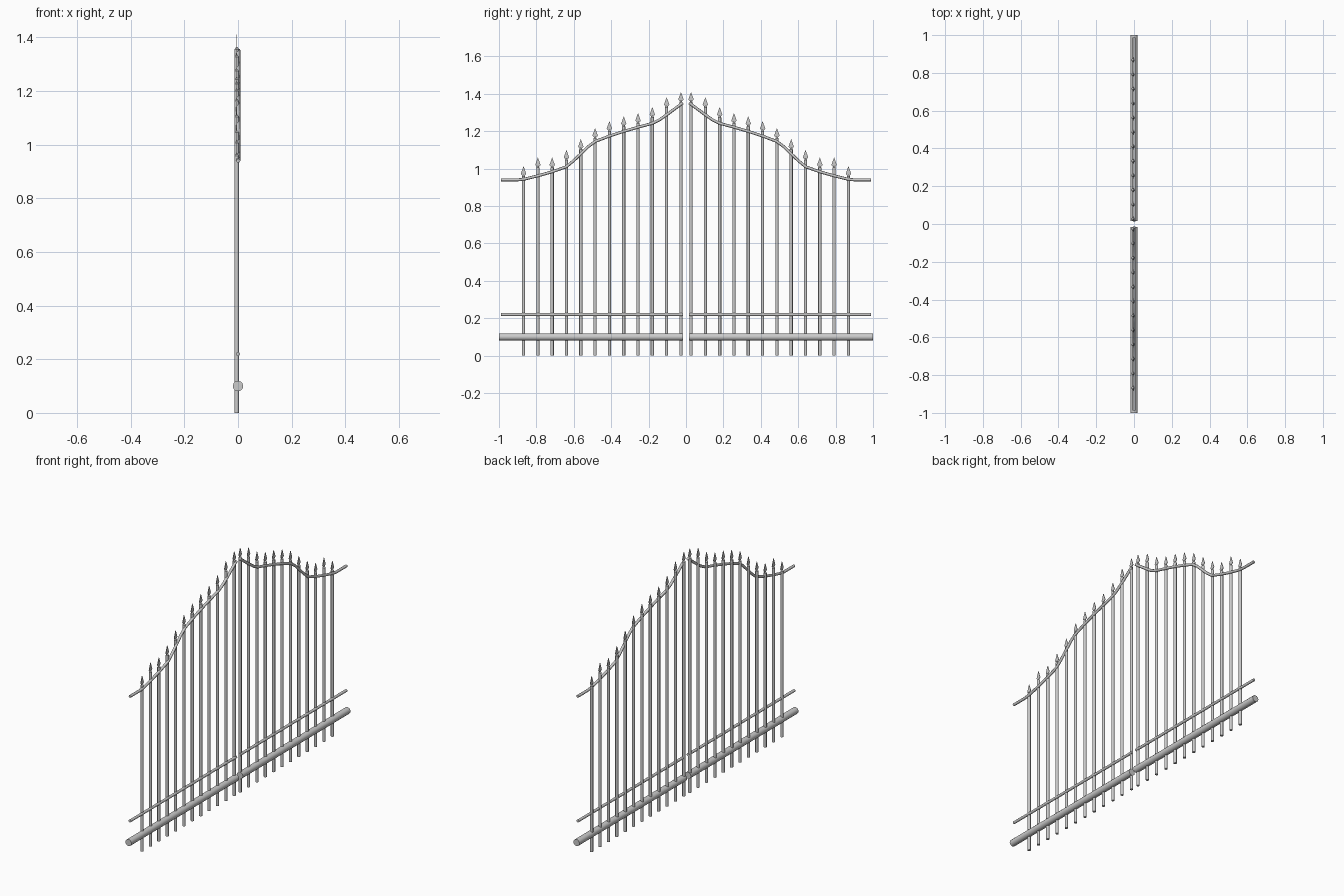
import bpy, bmesh
from mathutils import Vector, Matrix

if "Cube" in bpy.data.objects:
    bpy.data.objects.remove(bpy.data.objects["Cube"])

BAR_X = -0.005      # pickets sit slightly in front of the rails
FIRST_Y, STEP = 0.027, 0.0765
TIPS = [1.41, 1.382, 1.329, 1.297, 1.28, 1.254, 1.217, 1.158, 1.10, 1.06, 1.06, 1.013]


def smooth(ob, angle=0.95):
    bpy.ops.object.select_all(action='DESELECT')
    ob.select_set(True)
    bpy.context.view_layer.objects.active = ob
    if ob.type == 'CURVE':
        bpy.ops.object.convert(target='MESH')
    bpy.ops.object.shade_smooth_by_angle(angle=angle)


def finish(name, bm):
    bmesh.ops.recalc_face_normals(bm, faces=bm.faces)
    me = bpy.data.meshes.new(name)
    bm.to_mesh(me)
    bm.free()
    ob = bpy.data.objects.new(name, me)
    bpy.context.collection.objects.link(ob)
    smooth(ob)


def rod(bm, a, b, r, sides):
    a, b = Vector(a), Vector(b)
    d = b - a
    m = d.to_track_quat('Z', 'Y').to_matrix().to_4x4()
    m.translation = (a + b) / 2
    bmesh.ops.create_cone(bm, cap_ends=True, segments=sides, radius1=r,
                          radius2=r, depth=d.length, matrix=m)


def tube(name, pts, r, res):
    cu = bpy.data.curves.new(name, 'CURVE')
    cu.dimensions = '3D'
    cu.bevel_depth, cu.bevel_resolution, cu.use_fill_caps = r, res, True
    sp = cu.splines.new('POLY')
    sp.points.add(len(pts) - 1)
    for p, co in zip(sp.points, pts):
        p.co = (*co, 1)
    ob = bpy.data.objects.new(name, cu)
    bpy.context.collection.objects.link(ob)
    smooth(ob)


# spear profile: half width, height below the tip
SPEAR = [(0, 0), (0.008, -0.022), (0.0145, -0.041), (0.006, -0.050), (0.006, -0.058)]
# swept top rail: distance from the centre, height
TOP = [(0.017, 1.352), (0.10, 1.290), (0.14, 1.262), (0.18, 1.242), (0.255, 1.222),
       (0.33, 1.200), (0.41, 1.174), (0.484, 1.146), (0.52, 1.120), (0.60, 1.043),
       (0.64, 1.010), (0.713, 0.984), (0.79, 0.962), (0.868, 0.943), (0.90, 0.94),
       (0.988, 0.94)]

for side, s in (("left", -1), ("right", 1)):
    # vertical pickets with tapered tops
    bm = bmesh.new()
    for i, tip in enumerate(TIPS):
        y = s * (FIRST_Y + STEP * i)
        top = tip - 0.055
        rod(bm, (BAR_X, y, 0), (BAR_X, y, top), 0.0085, 12)
        bmesh.ops.create_cone(bm, segments=12, radius1=0.0085, radius2=0.001, depth=0.01,
                              matrix=Matrix.Translation((BAR_X, y, top + 0.005)))
    bmesh.ops.remove_doubles(bm, verts=bm.verts, dist=0.0001)
    finish(side + "_pickets", bm)

    # flat spear heads
    bm = bmesh.new()
    outline = SPEAR + [(-w, h) for w, h in reversed(SPEAR[1:])]
    for i, tip in enumerate(TIPS):
        y = s * (FIRST_Y + STEP * i)
        vs = [bm.verts.new((BAR_X - 0.0015, y + w, tip + h)) for w, h in outline]
        f = bm.faces.new(vs)
        ext = bmesh.ops.extrude_face_region(bm, geom=[f], use_keep_orig=True)
        new = [v for v in ext['geom'] if isinstance(v, bmesh.types.BMVert)]
        bmesh.ops.translate(bm, verts=new, vec=(0.003, 0, 0))
    finish(side + "_spear_heads", bm)

    # straight lower rails
    bm = bmesh.new()
    rod(bm, (0, s * 0.017, 0.1), (0, s * 1.0, 0.1), 0.0195, 12)
    finish(side + "_bottom_rail", bm)
    bm = bmesh.new()
    rod(bm, (0, s * 0.017, 0.22), (0, s * 0.988, 0.22), 0.0078, 12)
    finish(side + "_lower_rail", bm)

    # curved top rail
    tube(side + "_top_rail", [(0.001, s * y, z) for y, z in TOP], 0.0078, 2)
